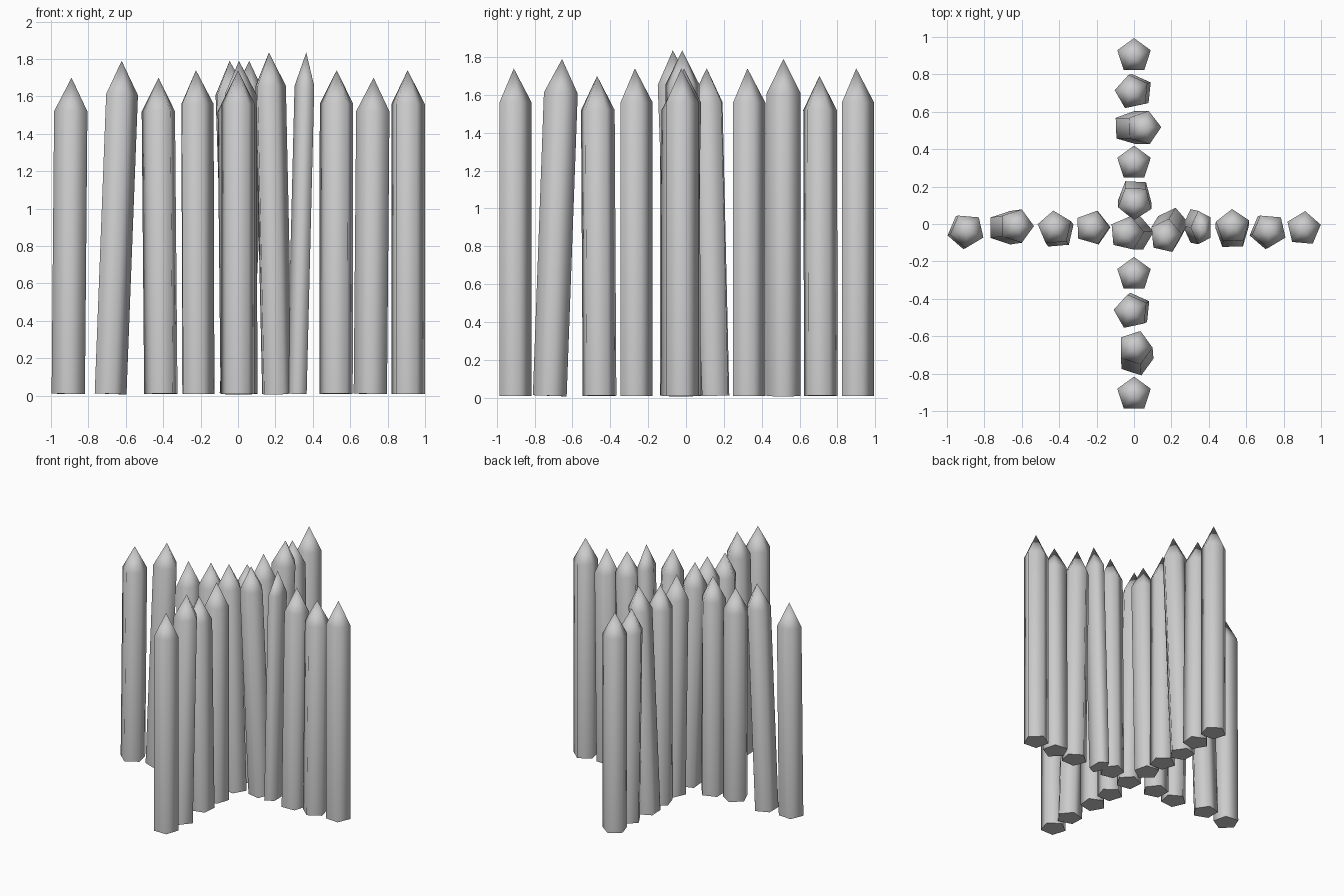
import bpy, bmesh, math
from mathutils import Vector, Matrix

cube = bpy.data.objects.get("Cube")
if cube:
    bpy.data.objects.remove(cube, do_unlink=True)

grey = bpy.data.materials.new("plain_grey")
grey.use_nodes = True
tone = (0.6, 0.6, 0.6, 1)
grey.diffuse_color = tone
grey.node_tree.nodes["Principled BSDF"].inputs["Base Color"].default_value = tone

UP = Vector((0, 0, 1))
POINT = 0.18      # height of the sharpened end
RADIUS = 0.094


def stake(name, base, tip, height, turn, squeeze=1.0):
    """Five-sided post with a sharpened end, leaning from base to tip."""
    foot = Vector((*base, 0.01))
    axis = Vector((*tip, height)) - foot
    length = axis.length
    bm = bmesh.new()
    spin = Matrix.Rotation(math.radians(turn), 4, 'Z')
    bottom = bmesh.ops.create_circle(bm, segments=5, radius=RADIUS, cap_ends=True)["verts"]
    for i, v in enumerate(bottom):
        a = math.tau * i / 5
        v.co = spin @ Vector((RADIUS * math.cos(a), RADIUS * math.sin(a), 0))
        v.co.x *= squeeze
    rim = [e for e in bm.edges]
    # shaft, then the point
    wall = bmesh.ops.extrude_edge_only(bm, edges=rim)["geom"]
    top = [g for g in wall if isinstance(g, bmesh.types.BMVert)]
    bmesh.ops.translate(bm, verts=top, vec=UP * (length - POINT))
    peak = bm.verts.new(UP * length)
    for e in [g for g in wall if isinstance(g, bmesh.types.BMEdge)]:
        if all(v in top for v in e.verts):
            bm.faces.new((*e.verts, peak))
    bmesh.ops.recalc_face_normals(bm, faces=bm.faces)
    # smooth sides, crisp foot
    for f in bm.faces:
        f.smooth = True
    for e in rim:
        e.smooth = False
    lean = UP.rotation_difference(axis).to_matrix().to_4x4()
    bm.transform(Matrix.Translation(foot) @ lean)
    mesh = bpy.data.meshes.new(name)
    bm.to_mesh(mesh)
    bm.free()
    mesh.materials.append(grey)
    ob = bpy.data.objects.new(name, mesh)
    bpy.context.collection.objects.link(ob)


LOW, MID, TALL, TOP = 1.70, 1.74, 1.79, 1.835

# fence running left to right
stake("row_stake_1", (-0.905, -0.04), (-0.89, -0.035), LOW, 49)
stake("row_stake_2", (-0.69, -0.02), (-0.622, -0.01), TALL, 0)
stake("row_stake_3", (-0.41, -0.04), (-0.425, -0.02), LOW, 23)
stake("row_stake_4", (-0.22, -0.02), (-0.225, -0.02), MID, 2)
stake("row_stake_5", (0.012, -0.05), (-0.045, -0.05), TALL, 5)
stake("row_stake_6", (0.205, -0.005), (0.165, -0.07), TOP, 6, 0.93)
stake("row_stake_7", (0.32, -0.01), (0.365, -0.02), TOP, 36, 0.62)
stake("row_stake_8", (0.525, -0.045), (0.528, -0.01), MID, 20)
stake("row_stake_9", (0.71, -0.04), (0.725, -0.035), LOW, 49)
stake("row_stake_10", (0.907, -0.025), (0.907, -0.025), MID, 13)

# fence running front to back
stake("cross_stake_1", (0, -0.91), (0, -0.91), MID, 18)
stake("cross_stake_2", (0.01, -0.72), (0.005, -0.655), TALL, 0)
stake("cross_stake_3", (0.0, -0.46), (-0.017, -0.47), LOW, 30)
stake("cross_stake_4", (0, -0.27), (0, -0.27), MID, 18)
stake("cross_stake_5", (0.005, 0.15), (0.005, 0.11), MID, 51)
stake("cross_stake_6", (0, 0.325), (0, 0.325), MID, 18)
stake("cross_stake_7", (-0.02, 0.515), (0.06, 0.515), TALL, 2)
stake("cross_stake_8", (0.008, 0.71), (-0.012, 0.705), LOW, 30)
stake("cross_stake_9", (0, 0.9), (0, 0.9), MID, 18)
